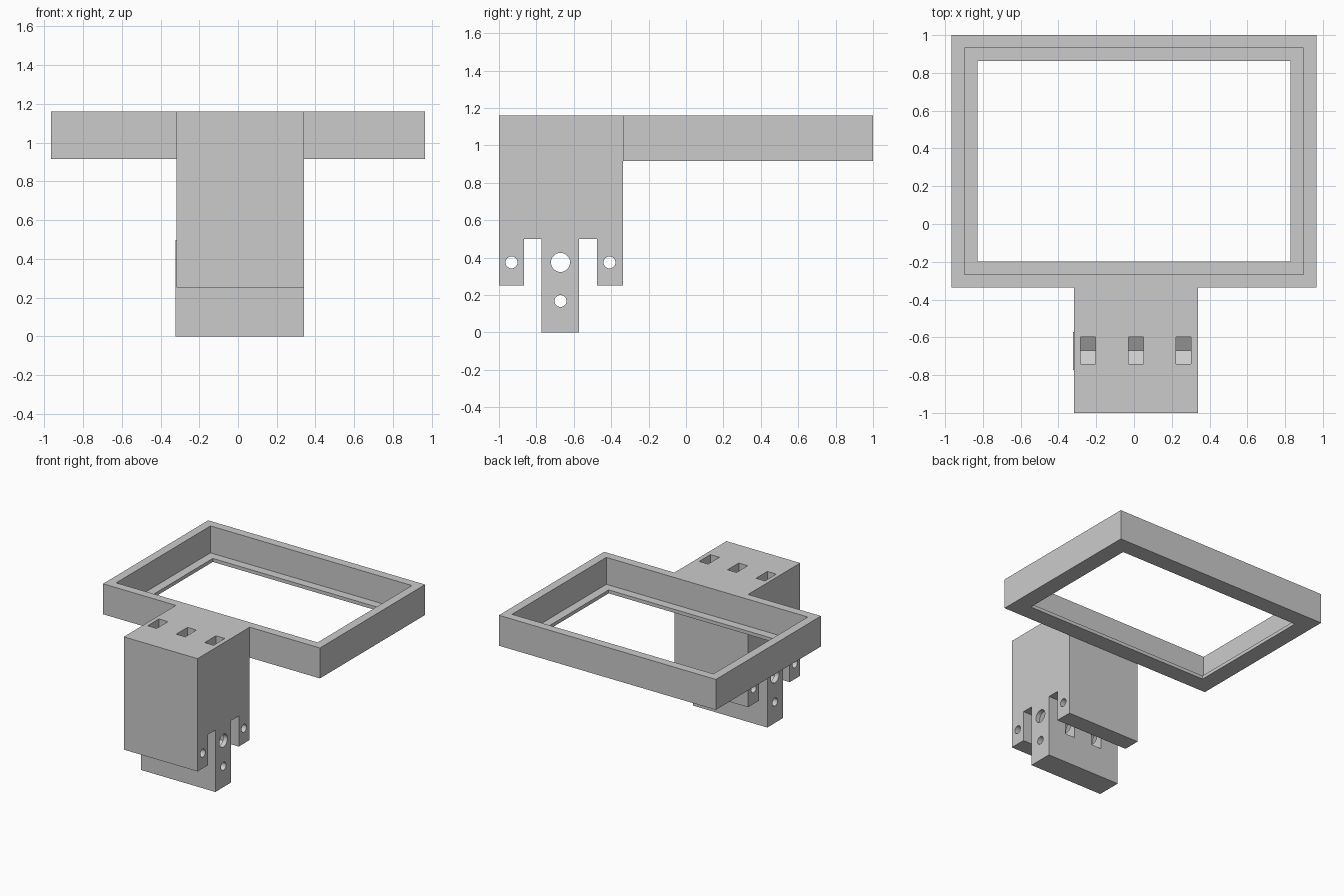
import bpy, bmesh, math

cube = bpy.data.objects.get("Cube")
if cube:
    bpy.data.objects.remove(cube, do_unlink=True)

GREY = (0.6, 0.6, 0.6, 1)
grey = bpy.data.materials.new("plain grey")
grey.use_nodes = True
grey.diffuse_color = GREY
grey.node_tree.nodes["Principled BSDF"].inputs["Base Color"].default_value = GREY


def add_object(name, bm):
    bmesh.ops.recalc_face_normals(bm, faces=bm.faces)
    mesh = bpy.data.meshes.new(name)
    bm.to_mesh(mesh)
    bm.free()
    mesh.materials.append(grey)
    obj = bpy.data.objects.new(name, mesh)
    bpy.context.collection.objects.link(obj)
    return obj


def prism(name, profile, x0, x1):
    """Extrude a side profile of (y, z) points from x0 to x1."""
    bm = bmesh.new()
    face = bm.faces.new([bm.verts.new((x0, y, z)) for y, z in profile])
    new = bmesh.ops.extrude_face_region(bm, geom=[face])["geom"]
    verts = [v for v in new if isinstance(v, bmesh.types.BMVert)]
    bmesh.ops.translate(bm, verts=verts, vec=(x1 - x0, 0, 0))
    return add_object(name, bm)


def round_hole(y, z, r, sides=32):
    angles = [2 * math.pi * i / sides for i in range(sides)]
    return prism("hole_cutter", [(y + r * math.cos(a), z + r * math.sin(a)) for a in angles], -1, 1)


def cut(obj, cutters):
    for c in cutters:
        mod = obj.modifiers.new("cut", 'BOOLEAN')
        mod.operation, mod.solver, mod.object = 'DIFFERENCE', 'EXACT', c
    graph = bpy.context.evaluated_depsgraph_get()
    mesh = bpy.data.meshes.new_from_object(obj.evaluated_get(graph))
    obj.modifiers.clear()
    obj.data = mesh


LEFT, RIGHT = 0.34, -0.317
TOP, RIM_BASE, LEG_BASE, SLOT_TOP = 1.16, 0.915, 0.252, 0.498
FRONT, BACK, MID_Y, PIN_Z = -1.0, -0.337, -0.671, 0.374

# Rectangular frame with an inner ledge, swept as a closed section
section = [(0, RIM_BASE), (0, TOP), (0.069, TOP), (0.069, 0.943), (0.138, 0.943), (0.138, RIM_BASE)]
bm = bmesh.new()
rings = []
for inset, z in section:
    x, y0, y1 = 0.966 - inset, BACK + inset, 1 - inset
    rings.append([bm.verts.new((a, b, z)) for a, b in ((-x, y0), (x, y0), (x, y1), (-x, y1))])
for i, ring in enumerate(rings):
    below = rings[i - 1]
    for j in range(4):
        k = (j + 1) % 4
        bm.faces.new((below[j], below[k], ring[k], ring[j]))
frame = add_object("screen_frame", bm)

# Mounting block with a front and a back leg
block = prism("mounting_block", [
    (FRONT, TOP), (FRONT, LEG_BASE), (-0.866, LEG_BASE), (-0.866, SLOT_TOP),
    (-0.476, SLOT_TOP), (-0.476, LEG_BASE), (BACK, LEG_BASE), (BACK, TOP)], RIGHT, LEFT)

# Central tongue between the legs
tongue = prism("centre_tongue", [(-0.773, 0), (-0.573, 0), (-0.573, SLOT_TOP), (-0.773, SLOT_TOP)],
               -0.323, LEFT)

# Pin holes running across the block
centre_holes = [round_hole(MID_Y, PIN_Z, 0.051), round_hole(MID_Y, 0.168, 0.032)]
leg_holes = [round_hole(y, PIN_Z, 0.032) for y in (-0.933, -0.409)]

# Pointed-bottom pockets from the top, and sideways pockets between them
half, tip = 0.0715, 0.0825
pockets = [prism("pocket_cutter", [
    (MID_Y - half, 1.3), (MID_Y - half, PIN_Z - tip / 2), (MID_Y, PIN_Z - tip),
    (MID_Y + half, PIN_Z - tip / 2), (MID_Y + half, 1.3)], x - 0.04, x + 0.04)
    for x in (-0.244, 0.01, 0.263)]
side_pockets = [prism("pocket_cutter", [
    (-0.5, 0.24), (MID_Y - tip / 2, 0.24), (MID_Y - tip, 0.32),
    (MID_Y - tip / 2, 0.4), (-0.5, 0.4)], x - 0.045, x + 0.045)
    for x in (-0.118, 0.136)]

cut(block, leg_holes + pockets)
cut(tongue, centre_holes + pockets + side_pockets)
for c in centre_holes + leg_holes + pockets + side_pockets:
    bpy.data.objects.remove(c, do_unlink=True)

# Smooth the round holes, keep every edge sharp
bpy.ops.object.select_all(action='DESELECT')
for obj in (frame, block, tongue):
    obj.select_set(True)
bpy.context.view_layer.objects.active = block
bpy.ops.object.shade_smooth_by_angle(angle=math.radians(25))
